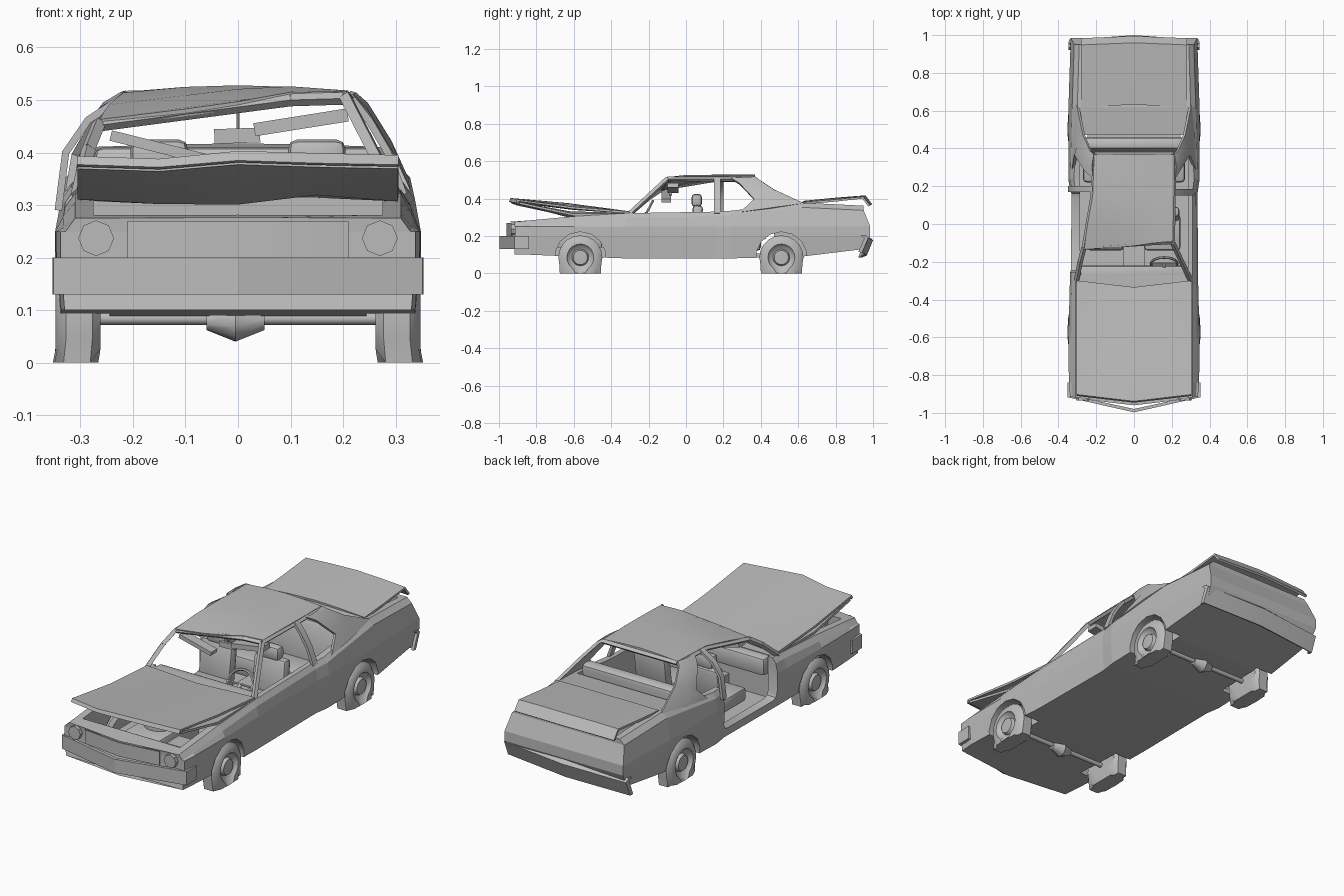
import bpy, bmesh, math
from mathutils import Vector, Matrix

old = bpy.data.objects.get("Cube")
if old:
    bpy.data.objects.remove(old, do_unlink=True)

GREY = (0.5, 0.5, 0.5, 1)
mat = bpy.data.materials.new("plain grey")
mat.use_nodes = True
mat.diffuse_color = GREY
mat.node_tree.nodes["Principled BSDF"].inputs["Base Color"].default_value = GREY


def finish(name, bm, smooth=None):
    bmesh.ops.recalc_face_normals(bm, faces=bm.faces)
    me = bpy.data.meshes.new(name)
    bm.to_mesh(me)
    bm.free()
    me.materials.append(mat)
    ob = bpy.data.objects.new(name, me)
    bpy.context.collection.objects.link(ob)
    if smooth:
        select(ob)
        bpy.ops.object.shade_smooth_by_angle(angle=math.radians(smooth))
    return ob


def select(ob):
    bpy.ops.object.select_all(action='DESELECT')
    ob.select_set(True)
    bpy.context.view_layer.objects.active = ob


def sheet(name, rows, thick=0.012, smooth=25):
    """Grid of points, thickened into a panel."""
    bm = bmesh.new()
    vs = [[bm.verts.new(p) for p in r] for r in rows]
    for a, b in zip(vs, vs[1:]):
        for i in range(len(a) - 1):
            bm.faces.new((a[i], a[i + 1], b[i + 1], b[i]))
    ob = finish(name, bm)
    mod = ob.modifiers.new("thickness", 'SOLIDIFY')
    mod.thickness, mod.offset = thick, 0
    select(ob)
    bpy.ops.object.modifier_apply(modifier=mod.name)
    bpy.ops.object.shade_smooth_by_angle(angle=math.radians(smooth))
    return ob


def box(name, lo, hi, bevel=0, tilt=0, axis='X'):
    lo, hi = Vector(lo), Vector(hi)
    bm = bmesh.new()
    bmesh.ops.create_cube(bm, size=1)
    bmesh.ops.scale(bm, vec=hi - lo, verts=bm.verts)
    if bevel:
        bmesh.ops.bevel(bm, geom=bm.edges[:], offset=bevel, segments=2, profile=0.5, affect='EDGES')
    bmesh.ops.rotate(bm, matrix=Matrix.Rotation(math.radians(tilt), 3, axis), verts=bm.verts)
    bmesh.ops.translate(bm, vec=(lo + hi) / 2, verts=bm.verts)
    return finish(name, bm, 40 if bevel else None)


def rod(name, p, q, r, sides=10, r2=None):
    p, q = Vector(p), Vector(q)
    bm = bmesh.new()
    bmesh.ops.create_cone(bm, cap_ends=True, segments=sides, radius1=r, radius2=r2 or r, depth=(q - p).length)
    m = (q - p).to_track_quat('Z', 'Y').to_matrix().to_4x4()
    bmesh.ops.transform(bm, matrix=Matrix.Translation((p + q) / 2) @ m, verts=bm.verts)
    return finish(name, bm, 40 if sides > 8 else None)


def beam(name, path, w):
    """Four-sided bar along a path."""
    for i, (p, q) in enumerate(zip(path, path[1:])):
        rod(f"{name}_{i + 1}", p, q, w, 4)


# Lower body: y, top half width, top z, middle half width, bottom z
stations = [(-0.915, 0.31, 0.275, 0.338, 0.10), (-0.84, 0.31, 0.283, 0.345, 0.10),
            (-0.6, 0.31, 0.305, 0.347, 0.09), (-0.32, 0.31, 0.322, 0.34, 0.08),
            (0.16, 0.31, 0.33, 0.336, 0.08), (0.24, 0.318, 0.335, 0.348, 0.08),
            (0.62, 0.3, 0.378, 0.347, 0.09), (0.95, 0.29, 0.362, 0.335, 0.13)]
bm = bmesh.new()
rings = []
for n, (y, wt, zt, wm, zb) in enumerate(stations):
    half = [(wm - 0.008, zb), (wm, 0.2), (wm, 0.25), ((wt + wm) / 2 + 0.004, zt - 0.025), (wt, zt)]
    pts = [(0, zb)] + half + [(0, zt)] + [(-x, z) for x, z in reversed(half)]
    ring = []
    for x, z in pts:
        dy = 0
        if n == 0:
            dy = -0.04 * (1 - abs(x) / 0.34)
        elif n == len(stations) - 1 and 0.19 < z < 0.33:
            dy = 0.035
        ring.append(bm.verts.new((x, y + dy, z)))
    rings.append(ring)
for a, b in zip(rings, rings[1:]):
    for i in range(len(a)):
        j = (i + 1) % len(a)
        bm.faces.new((a[i], a[j], b[j], b[i]))
for r in (rings[0], rings[-1]):
    bm.faces.new((r[0], r[1], r[2], r[10], r[11]))
    for i in (2, 3, 4):
        bm.faces.new((r[i], r[i + 1], r[11 - i], r[12 - i]))
    bm.faces.new((r[5], r[6], r[7]))
body = finish("lower_body", bm)

# Cavities, open doorway and wheel arches
FRONT, REAR = -0.565, 0.51
cutters = [box("cut_engine_bay", (-0.275, -0.86, 0.14), (0.275, -0.36, 0.6)),
           box("cut_cabin", (-0.285, -0.27, 0.105), (0.285, 0.47, 0.6)),
           box("cut_boot", (-0.26, 0.65, 0.17), (0.26, 0.92, 0.6)),
           box("cut_doorway", (-0.5, -0.255, 0.12), (-0.25, 0.17, 0.6), 0.03)]
for y in (FRONT, REAR):
    for s in (-1, 1):
        cutters.append(rod("cut_arch", (s * 0.245, y, 0.085), (s * 0.5, y, 0.085), 0.137, 14))
for c in cutters:
    mod = body.modifiers.new("cut", 'BOOLEAN')
    mod.operation, mod.object, mod.solver = 'DIFFERENCE', c, 'EXACT'
    select(body)
    bpy.ops.object.modifier_apply(modifier=mod.name)
    bpy.data.objects.remove(c, do_unlink=True)
body.data.shade_flat()

# Bent bonnet with its inner frame, and raised boot lid
xs = (-0.305, -0.15, 0, 0.15, 0.305)


def panel(name, ys, heights, bow, cols=xs):
    rows = [[(x, y + bow * (1 - abs(x) / 0.3), z) for x, z in zip(cols, hs)] for y, hs in zip(ys, heights)]
    sheet(name, rows)


panel("bonnet", (-0.30, -0.6, -0.9, -0.905),
      [(0.325, 0.328, 0.33, 0.328, 0.325), (0.345, 0.35, 0.37, 0.36, 0.35),
       (0.388, 0.383, 0.398, 0.394, 0.39), (0.375, 0.37, 0.383, 0.378, 0.375)], -0.035)
panel("bonnet_inner_frame", (-0.33, -0.6, -0.89),
      [(0.315, 0.315, 0.32, 0.32, 0.315), (0.317, 0.308, 0.307, 0.325, 0.313),
       (0.375, 0.37, 0.383, 0.378, 0.375)], -0.035)
panel("boot_lid", (0.62, 0.78, 0.945, 0.978),
      [(0.375, 0.38, 0.382, 0.38, 0.375), (0.388, 0.395, 0.398, 0.395, 0.388),
       (0.405, 0.41, 0.412, 0.41, 0.405), (0.362, 0.365, 0.367, 0.365, 0.362)], 0.012,
      [x * 0.92 for x in xs])

# Crushed roof
sheet("roof", [
    [(-0.265, -0.13, 0.456), (-0.1, -0.125, 0.476), (0, -0.115, 0.49), (0.1, -0.1, 0.508), (0.205, -0.09, 0.51)],
    [(-0.245, 0, 0.484), (-0.1, 0, 0.502), (0, 0, 0.514), (0.1, 0, 0.519), (0.207, 0, 0.511)],
    [(-0.218, 0.15, 0.507), (-0.1, 0.15, 0.518), (0, 0.15, 0.521), (0.1, 0.15, 0.518), (0.21, 0.15, 0.511)],
    [(-0.21, 0.37, 0.509), (-0.1, 0.37, 0.518), (0, 0.37, 0.521), (0.1, 0.37, 0.518), (0.21, 0.37, 0.509)]], 0.014)

# Roof frame and pillars
beam("windscreen_header", [(-0.265, -0.125, 0.452), (0.1, -0.1, 0.5), (0.2, -0.095, 0.503)], 0.012)
beam("right_windscreen_pillar", [(-0.305, -0.3, 0.32), (-0.285, -0.2, 0.405), (-0.265, -0.125, 0.455)], 0.014)
beam("left_windscreen_pillar", [(0.3, -0.3, 0.32), (0.205, -0.1, 0.505)], 0.014)
beam("right_roof_rail", [(-0.265, -0.125, 0.455), (-0.218, 0.15, 0.5), (-0.212, 0.36, 0.503)], 0.012)
beam("left_roof_rail", [(0.205, -0.1, 0.505), (0.212, 0.36, 0.503)], 0.012)
beam("rear_window_header", [(-0.21, 0.37, 0.506), (0.21, 0.37, 0.506)], 0.012)
middle = [(0.315, 0.32), (0.285, 0.4), (0.25, 0.46), (0.212, 0.508)]
sheet("left_middle_pillar", [[(x, y, z) for x, z in middle] for y in (0.15, 0.185)], 0.014, 40)
middle = [(-0.342, 0.29), (-0.328, 0.4), (-0.285, 0.462), (-0.215, 0.508)]
sheet("right_middle_pillar", [[(x, y, z) for x, z in middle] for y in (0.17, 0.2)], 0.014, 40)

# Rear quarter sails beside the rear window
for s, side, out in ((1, "left", 0), (-1, "right", 0.02)):
    lower = [(0.322, 0.29, 0.325), (0.29 + out, 0.365, 0.395), (0.24 + out, 0.285, 0.48), (0.213, 0.24, 0.507)]
    upper = [(0.298, 0.63, 0.372), (0.265, 0.47, 0.445), (0.228, 0.385, 0.5), (0.21, 0.37, 0.512)]
    mid = [((a[0] + b[0]) / 2 + 0.008, (a[1] + b[1]) / 2, (a[2] + b[2]) / 2) for a, b in zip(lower, upper)]
    sheet(side + "_rear_sail", [[(s * x, y, z) for x, y, z in r] for r in (lower, mid, upper)], 0.014, 40)

# Bumpers, the rear one hanging low on one side
path = [(-0.344, -0.84), (-0.344, -0.912), (0, -0.988), (0.344, -0.912), (0.344, -0.84)]
sheet("front_bumper", [[(x, y, z) for x, y in path] for z in (0.2, 0.13)], 0.018)
rear = [(-0.34, 0.945), (-0.34, 0.962), (0, 0.985), (0.34, 0.962), (0.34, 0.945)]
sheet("rear_bumper", [[(x, y + dy, z + 0.04 * x) for x, y in rear]
                      for dy, z in ((-0.01, 0.19), (0.008, 0.175), (-0.024, 0.1))], 0.014)

# Front lights and grille
for s, side in ((1, "left"), (-1, "right")):
    rod(side + "_headlight", (s * 0.27, -0.9, 0.237), (s * 0.27, -0.935, 0.237), 0.034, 8)
sheet("grille", [[(-0.21, -0.931, z), (0, -0.956, z), (0.21, -0.931, z)] for z in (0.2, 0.27)], 0.008)

# Wheels with flat tyres
profile = [(-0.085, 0), (-0.085, 0.06), (-0.085, 0.1), (-0.07, 0.118), (-0.02, 0.118), (-0.003, 0.1), (0, 0.072),
           (-0.012, 0.066), (-0.022, 0.045), (-0.006, 0.038), (-0.004, 0)]
for s, side in ((1, "left"), (-1, "right")):
    for y, end in ((FRONT, "front"), (REAR, "rear")):
        bm = bmesh.new()
        vs = [bm.verts.new((s * (0.347 + x), y, r)) for x, r in profile]
        es = [bm.edges.new(p) for p in zip(vs, vs[1:])]
        bmesh.ops.spin(bm, geom=vs + es, cent=(0, y, 0), axis=(1, 0, 0), angle=2 * math.pi, steps=20)
        bmesh.ops.remove_doubles(bm, verts=bm.verts, dist=0.0005)
        for v in bm.verts:
            v.co.z += 0.085
            if v.co.z < 0.02:
                v.co.z = max(0, v.co.z - 0.015)
                v.co.x *= 1.015
                v.co.y += 0.15 * (v.co.y - y)
        finish(f"{end}_{side}_wheel", bm, 40)

# Axles with round centre housings
for y, end in ((FRONT, "front"), (REAR, "rear")):
    rod(end + "_axle", (-0.3, y, 0.084), (0.3, y, 0.084), 0.012)
    for s in (-1, 1):
        rod(end + "_axle_housing", (-0.005, y, 0.08), (-0.005 + s * 0.055, y, 0.08), 0.04, 10, 0.018)

# Seats and cabin
for s, side in ((1, "left"), (-1, "right")):
    x = s * 0.15
    box(side + "_seat_cushion", (x - 0.095, -0.14, 0.13), (x + 0.095, 0.05, 0.2), 0.015)
    box(side + "_seat_back", (x - 0.09, 0.025, 0.17), (x + 0.09, 0.08, 0.365), 0.018, -8)
    box(side + "_headrest", (x - 0.055, 0.03, 0.355), (x + 0.055, 0.085, 0.425), 0.018)
box("rear_seat_cushion", (-0.27, 0.22, 0.12), (0.27, 0.4, 0.22), 0.02)
box("rear_seat_back", (-0.275, 0.38, 0.18), (0.275, 0.445, 0.41), 0.02, -8)
box("centre_tunnel", (-0.055, -0.27, 0.1), (0.055, 0.22, 0.17))
box("dashboard", (-0.285, -0.3, 0.23), (0.285, -0.22, 0.32), 0.015)
rod("steering_column", (0.16, -0.28, 0.275), (0.16, -0.21, 0.32), 0.01)
bpy.ops.mesh.primitive_torus_add(major_segments=20, minor_segments=6, major_radius=0.07, minor_radius=0.007,
                                 location=(0.16, -0.21, 0.325), rotation=(math.radians(62), 0, 0))
wheel = bpy.context.object
wheel.name = "steering_wheel"
wheel.data.materials.append(mat)
bpy.ops.object.shade_smooth_by_angle()
rod("steering_spokes", (0.092, -0.21, 0.325), (0.228, -0.21, 0.325), 0.006, 6)

# Mirror and loose sun visors
box("rear_view_mirror", (-0.045, -0.09, 0.418), (0.042, -0.075, 0.446), 0, -2, 'Y')
rod("mirror_stem", (0, -0.08, 0.44), (0, -0.09, 0.49), 0.003, 6)
box("left_sun_visor", (0.03, -0.1, 0.445), (0.21, -0.04, 0.47), 0, -9, 'Y')
box("right_sun_visor", (-0.245, -0.13, 0.4), (-0.06, -0.08, 0.42), 0, 14, 'Y')

# Engine bay
box("engine_block", (-0.1, -0.78, 0.13), (0.1, -0.45, 0.235), 0.01)
rod("air_filter", (0, -0.63, 0.235), (0, -0.63, 0.27), 0.075, 16)
box("radiator", (-0.2, -0.86, 0.13), (0.2, -0.835, 0.268))
box("battery", (0.17, -0.82, 0.15), (0.25, -0.72, 0.26))
